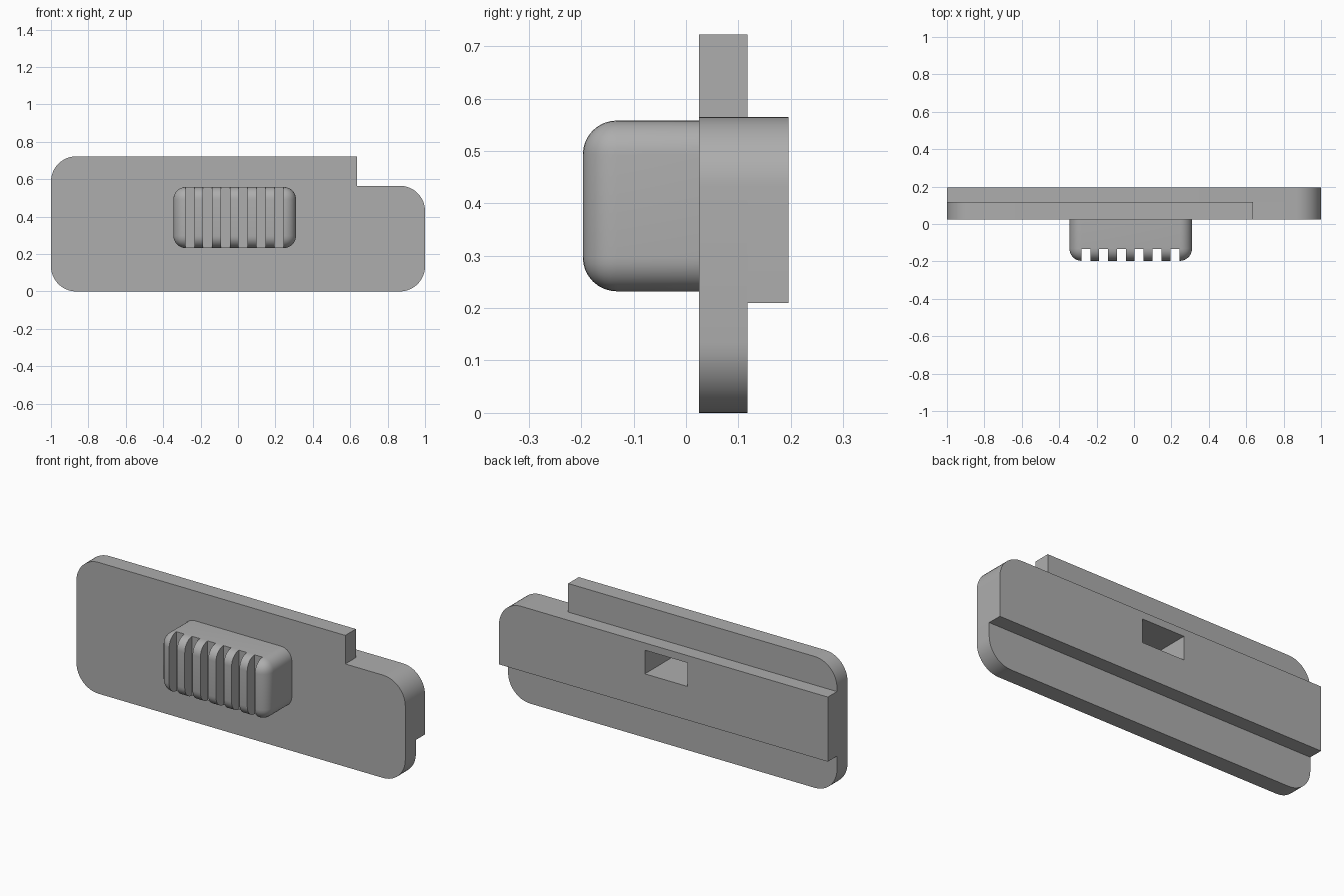
import bpy, bmesh, math
from mathutils import Vector

if "Cube" in bpy.data.objects:
    bpy.data.objects.remove(bpy.data.objects["Cube"], do_unlink=True)

grey = bpy.data.materials.new("plain_grey")
grey.use_nodes = True
colour = (0.42, 0.42, 0.42, 1)
grey.diffuse_color = colour
grey.node_tree.nodes["Principled BSDF"].inputs["Base Color"].default_value = colour


def finish(name, bm):
    bmesh.ops.recalc_face_normals(bm, faces=bm.faces)
    mesh = bpy.data.meshes.new(name)
    bm.to_mesh(mesh)
    bm.free()
    mesh.materials.append(grey)
    obj = bpy.data.objects.new(name, mesh)
    bpy.context.collection.objects.link(obj)
    return obj


def slab(name, outline, y0, y1):
    """Extrude an (x, z, corner radius) outline from y0 to y1."""
    bm = bmesh.new()
    pts = []
    for i, (x, z, r) in enumerate(outline):
        c = Vector((x, z))
        if not r:
            pts.append(c)
            continue
        # Square corners: sweep a quarter circle between the two tangents
        a = (Vector(outline[i - 1][:2]) - c).normalized() * r
        b = (Vector(outline[(i + 1) % len(outline)][:2]) - c).normalized() * r
        for k in range(13):
            t = math.pi / 2 * k / 12
            pts.append(c + a + b - b * math.cos(t) - a * math.sin(t))
    face = bm.faces.new([bm.verts.new((p.x, y0, p.y)) for p in pts])
    new = bmesh.ops.extrude_face_region(bm, geom=[face])["geom"]
    verts = [g for g in new if isinstance(g, bmesh.types.BMVert)]
    bmesh.ops.translate(bm, verts=verts, vec=(0, y1 - y0, 0))
    return finish(name, bm)


def box(name, x0, x1, y0, y1, z0, z1):
    return slab(name, [(x0, z0, 0), (x1, z0, 0), (x1, z1, 0), (x0, z1, 0)], y0, y1)


def cut(obj, cutter):
    mod = obj.modifiers.new(cutter.name, "BOOLEAN")
    mod.operation = "DIFFERENCE"
    mod.solver = "EXACT"
    mod.object = cutter
    cutter.hide_render = True
    cutter.hide_set(True)


def apply_and_shade(obj):
    bpy.ops.object.select_all(action="DESELECT")
    obj.select_set(True)
    bpy.context.view_layer.objects.active = obj
    for mod in list(obj.modifiers):
        bpy.ops.object.modifier_apply(modifier=mod.name)
    bpy.ops.object.shade_smooth_by_angle(angle=math.radians(30))


# Cover plate with a stepped top corner
R = 0.135
plate = slab("cover_plate", [(-1, 0, R), (1, 0, R), (1, 0.565, R), (0.635, 0.565, 0),
                             (0.635, 0.722, 0), (-1, 0.722, R)], 0.025, 0.117)

# Guide rail on the back, rounded at one upper corner
rail = slab("guide_rail", [(-1, 0.21, 0), (1, 0.21, 0), (1, 0.565, R),
                           (-1, 0.565, 0)], 0.117, 0.196)

# Thumb grip with all edges rounded except where it meets the plate
grip = box("thumb_grip", -0.345, 0.31, -0.197, 0.025, 0.232, 0.558)
bm = bmesh.new()
bm.from_mesh(grip.data)
edges = [e for e in bm.edges if min(v.co.y for v in e.verts) < 0]
bmesh.ops.bevel(bm, geom=edges, offset=0.065, segments=8, profile=0.5,
                affect="EDGES", clamp_overlap=True)
bm.to_mesh(grip.data)
bm.free()

# Grip grooves
cutters = []
for i in range(6):
    x = -0.257 + i * 0.095
    cutters.append(box("groove_cutter", x - 0.024, x + 0.024, -0.3, -0.133, 0.1, 0.7))
    cut(grip, cutters[-1])

# Rectangular socket reaching from the rail into the grip
socket = box("socket_cutter", -0.147, 0.113, -0.08, 0.3, 0.395, 0.525)
cutters.append(socket)
for part in (plate, rail, grip):
    cut(part, socket)

for part in (plate, rail, grip):
    apply_and_shade(part)
for c in cutters:
    bpy.data.objects.remove(c, do_unlink=True)
